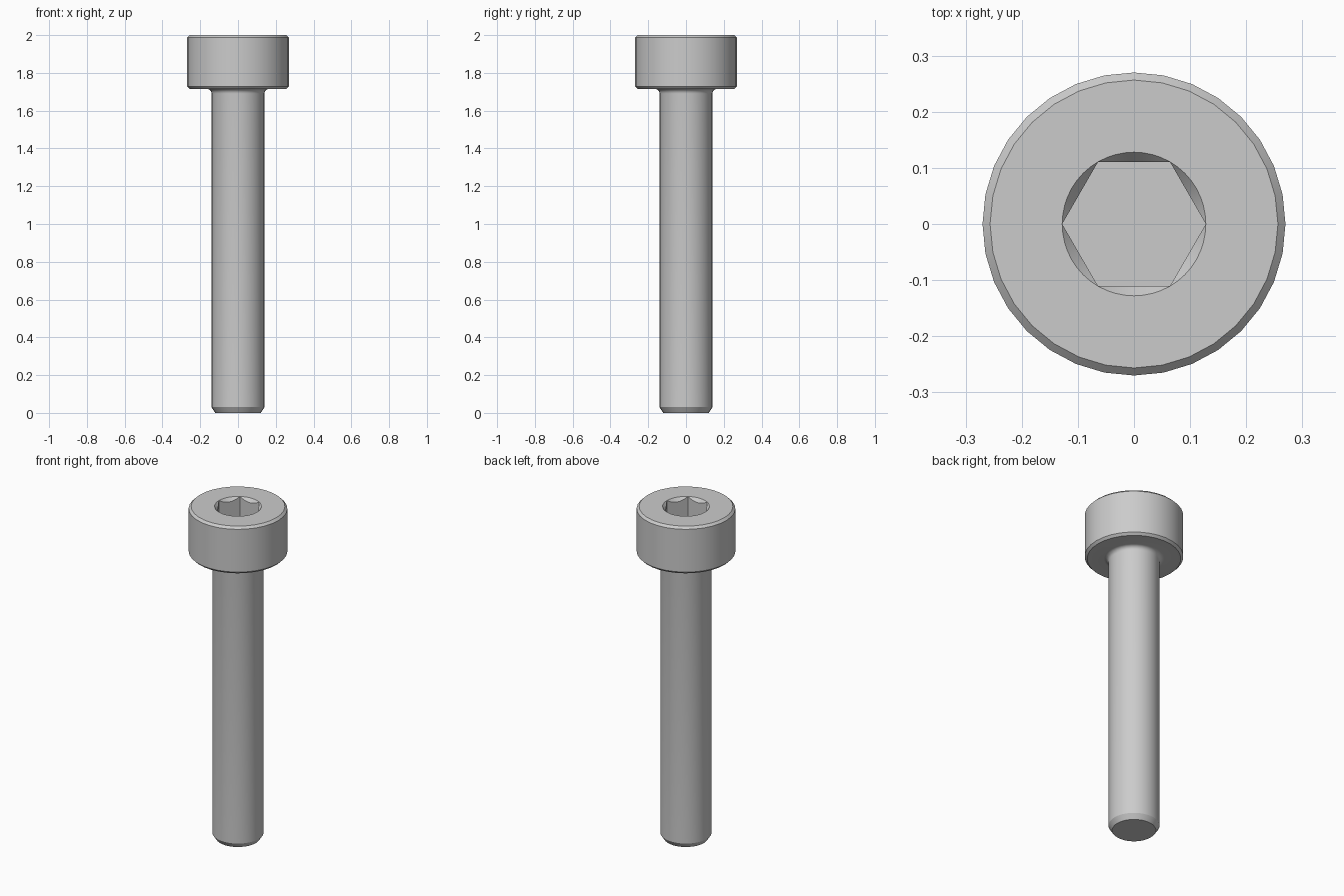
import bpy
import bmesh
from math import cos, sin, pi, radians

if "Cube" in bpy.data.objects:
    bpy.data.objects.remove(bpy.data.objects["Cube"], do_unlink=True)

HEAD_R, SHANK_R, HEIGHT = 0.27, 0.14, 2.0
HEAD_BASE, CHAMFER = 1.715, 0.0135
SOCKET_R, SOCKET_DEPTH = 0.128, 0.143
FLAT_R = SOCKET_R * cos(pi / 6)
SIDES, SOCKET_SIDES = 32, 48

# Plain grey steel
steel = bpy.data.materials.new("grey_steel")
steel.use_nodes = True
colour = (0.6, 0.6, 0.6, 1)
steel.diffuse_color = colour
steel.node_tree.nodes["Principled BSDF"].inputs["Base Color"].default_value = colour

bm = bmesh.new()


def ring(count, radius, height):
    """Ring of vertices; radius and height are functions of the angle."""
    angles = [2 * pi * i / count for i in range(count)]
    return [bm.verts.new((radius(a) * cos(a), radius(a) * sin(a), height(a)))
            for a in angles]


def round_ring(count, r, z):
    return ring(count, lambda a: r, lambda a: z)


def skin(rings):
    for low, high in zip(rings, rings[1:]):
        n = len(low)
        for i in range(n):
            j = (i + 1) % n
            bm.faces.new((low[i], low[j], high[j], high[i]))


def loop_edges(loop):
    return [bm.edges.get((v, loop[i - 1])) for i, v in enumerate(loop)]


# Turned outside: chamfered tip, shank, neck fillet, chamfered head
fillet = 0.025
profile = [(0.12, 0), (SHANK_R, 0.03)]
for i in range(6):
    t = i / 5 * pi / 2
    profile.append((SHANK_R + fillet * (1 - cos(t)),
                    HEAD_BASE - fillet * (1 - sin(t))))
profile += [(HEAD_R - CHAMFER, HEAD_BASE), (HEAD_R, HEAD_BASE + CHAMFER),
            (HEAD_R, HEIGHT - CHAMFER), (HEAD_R - CHAMFER, HEIGHT)]
body = [round_ring(SIDES, r, z) for r, z in profile]
skin(body)
bm.faces.new(body[0])


# Hexagon socket with a conical lead-in, giving scalloped edges
def hex_radius(a):
    return FLAT_R / cos(a % (pi / 3) - pi / 6)


rim = round_ring(SOCKET_SIDES, SOCKET_R, HEIGHT)
scallop = ring(SOCKET_SIDES, hex_radius,
               lambda a: HEIGHT - (SOCKET_R - hex_radius(a)) * 1.2)
floor = ring(SOCKET_SIDES, hex_radius, lambda a: HEIGHT - SOCKET_DEPTH)
skin([rim, scallop, floor])
bm.faces.new(floor)

# Flat top around the socket
bmesh.ops.triangle_fill(bm, use_beauty=True,
                        edges=loop_edges(body[-1]) + loop_edges(rim))

bmesh.ops.remove_doubles(bm, verts=bm.verts[:], dist=0.0001)
bmesh.ops.recalc_face_normals(bm, faces=bm.faces[:])

mesh = bpy.data.meshes.new("socket_head_screw")
bm.to_mesh(mesh)
bm.free()
mesh.materials.append(steel)
screw = bpy.data.objects.new("socket_head_screw", mesh)
bpy.context.collection.objects.link(screw)

# Smooth round surfaces, crisp chamfers
bpy.ops.object.select_all(action="DESELECT")
screw.select_set(True)
bpy.context.view_layer.objects.active = screw
bpy.ops.object.shade_smooth_by_angle(angle=radians(30))
